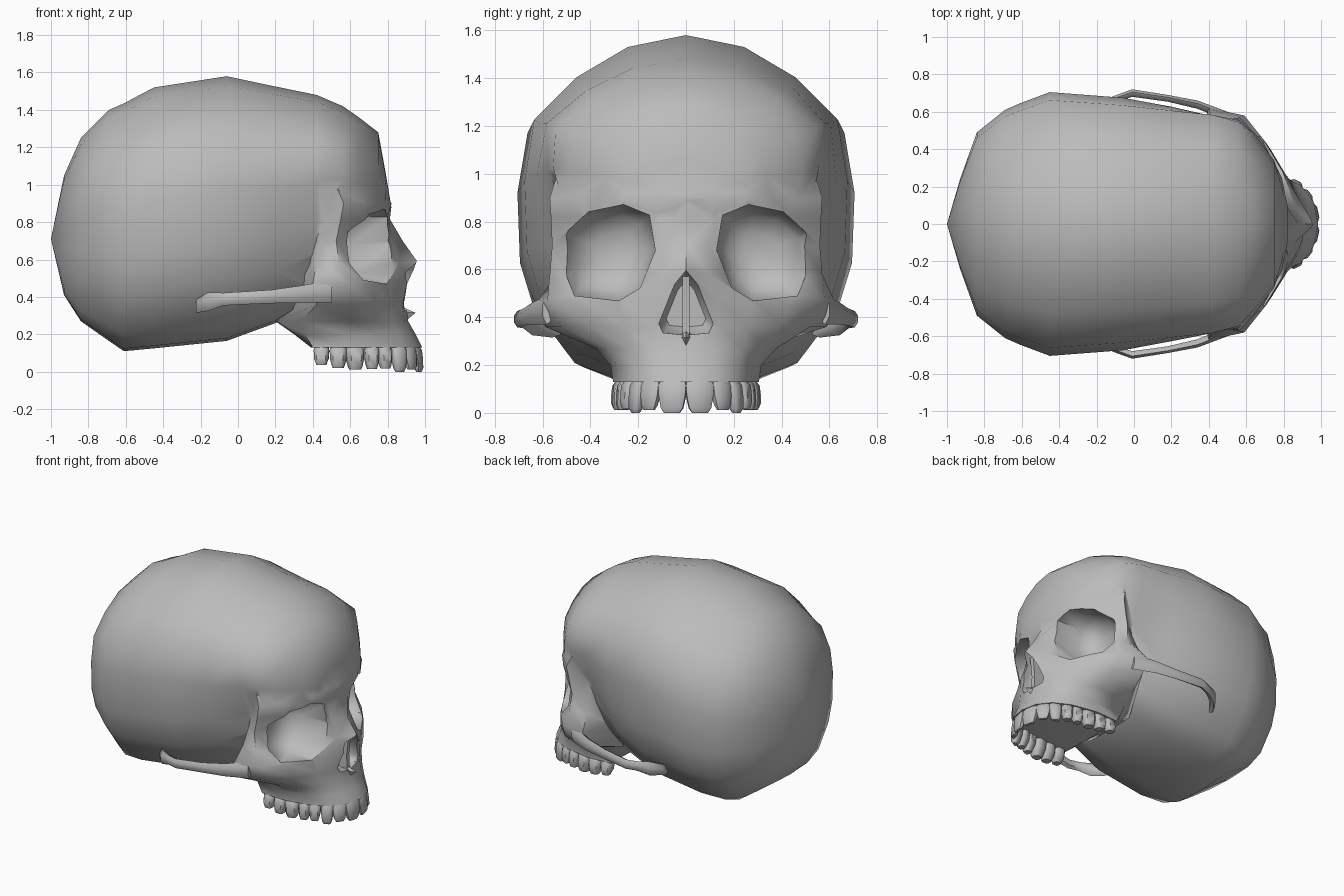
import bpy, bmesh, math
from mathutils import Vector

if "Cube" in bpy.data.objects:
    bpy.data.objects.remove(bpy.data.objects["Cube"], do_unlink=True)

bone = bpy.data.materials.new("bone grey")
bone.use_nodes = True
bone.diffuse_color = (0.5, 0.5, 0.5, 1)
bone.node_tree.nodes["Principled BSDF"].inputs["Base Color"].default_value = (0.5, 0.5, 0.5, 1)


def add_loft(bm, rings):
    """Skin a row of rings; a one-point ring closes to a tip, others get caps."""
    loops = [[bm.verts.new(p) for p in r] for r in rings]
    for a, b in zip(loops, loops[1:]):
        n = max(len(a), len(b))
        for i in range(n):
            j = (i + 1) % n
            if len(a) == 1:
                bm.faces.new((a[0], b[j], b[i]))
            elif len(b) == 1:
                bm.faces.new((a[i], a[j], b[0]))
            else:
                bm.faces.new((a[i], a[j], b[j], b[i]))
    for end in (loops[0], loops[-1]):
        if len(end) > 2:
            bm.faces.new(end)


def make(name, lofts):
    bm = bmesh.new()
    for rings in lofts:
        add_loft(bm, rings)
    bmesh.ops.recalc_face_normals(bm, faces=bm.faces[:])
    me = bpy.data.meshes.new(name)
    bm.to_mesh(me)
    bm.free()
    me.materials.append(bone)
    ob = bpy.data.objects.new(name, me)
    bpy.context.collection.objects.link(ob)
    return ob


def activate(ob):
    bpy.ops.object.select_all(action='DESELECT')
    ob.select_set(True)
    bpy.context.view_layer.objects.active = ob


def boolean(ob, other, operation):
    activate(ob)
    m = ob.modifiers.new("cut", 'BOOLEAN')
    m.operation, m.object, m.solver = operation, other, 'EXACT'
    bpy.ops.object.modifier_apply(modifier=m.name)
    bpy.data.objects.remove(other, do_unlink=True)


def smooth(ob, degrees):
    activate(ob)
    bpy.ops.object.shade_smooth_by_angle(angle=math.radians(degrees))


def mirrored(half):
    """Full ring from a half ring whose first and last points are on y = 0."""
    return half + [(x, -y, z) for x, y, z in half[-2:0:-1]]


# Braincase: one cross-section shape (width, depth) scaled along x
SHAPE = [(0, 0), (.36, .035), (.68, .125), (.94, .25), (1, .43),
         (.985, .64), (.90, .78), (.66, .94), (.40, .99), (0, 1)]
TEMPLE = {4: .35, 5: 1, 6: 1, 7: .5}         # where the temples sink in
SECTIONS = [  # x, top, bottom, half width, temple hollow
    (-.93, 1.05, .41, .24, 0), (-.84, 1.25, .27, .49, 0), (-.69, 1.40, .165, .61, 0),
    (-.61, 1.435, .11, .645, 0), (-.45, 1.52, .125, .705, 0), (-.06, 1.58, .165, .675, 0),
    (.20, 1.525, .26, .645, .08), (.42, 1.48, .40, .62, .20), (.56, 1.42, .50, .58, .12),
    (.64, 1.365, .55, .485, 0), (.75, 1.28, .60, .34, 0), (.79, 1.06, .65, .22, 0)]
rings = [[(-1, 0, .71)]]
for x, top, bottom, w, hollow in SECTIONS:
    rings.append(mirrored([(x, u * w * (1 - hollow * TEMPLE.get(i, 0)), top - (top - bottom) * t)
                           for i, (u, t) in enumerate(SHAPE)]))
rings.append([(.82, 0, .88)])
skull = make("skull", [rings])

# Face: horizontal outlines from the brow down to the palate
LEVELS = [  # height, front x, back x, outline from nose to cheek
    (1.05, .76, .30, [(.75, .10), (.72, .25), (.62, .43), (.50, .52), (.40, .44)]),
    (.90, .82, .30, [(.82, .10), (.79, .25), (.69, .44), (.565, .57), (.45, .49)]),
    (.82, .81, .30, [(.80, .12), (.77, .27), (.68, .44), (.55, .565), (.45, .48)]),
    (.70, .88, .30, [(.82, .09), (.75, .25), (.65, .42), (.525, .56), (.43, .49)]),
    (.58, .965, .30, [(.86, .10), (.77, .25), (.66, .42), (.54, .57), (.42, .54)]),
    (.47, .93, .30, [(.885, .13), (.80, .27), (.71, .43), (.59, .58), (.40, .62)]),
    (.36, .90, .25, [(.88, .14), (.82, .25), (.73, .40), (.61, .52), (.42, .59)]),
    (.27, .91, .20, [(.89, .14), (.83, .24), (.73, .33), (.61, .38), (.34, .31)]),
    (.20, .95, .30, [(.925, .13), (.86, .22), (.75, .28), (.59, .315), (.36, .29)]),
    (.13, .985, .39, [(.96, .12), (.89, .21), (.77, .27), (.58, .305), (.40, .295)])]
rings = []
for z, front, back, side in LEVELS:
    half = [(front, 0)] + side + [(back + .01, .2), (back, 0)]
    rings.append(mirrored([(x, y, z) for x, y in half]))
boolean(skull, make("face", [rings]), 'UNION')

# Eye sockets, hollowed out
SOCKET = [(.125, .68), (.15, .83), (.26, .875), (.41, .845), (.515, .75),
          (.51, .58), (.47, .485), (.28, .465), (.19, .52)]
for s in (1, -1):
    rings = [[(x, s * (.31 + (y - .31) * k), .67 + (z - .67) * k) for y, z in SOCKET]
             for x, k in ((1.1, 1.0), (.60, .97), (.53, .75), (.49, .4))]
    boolean(skull, make("socket_cutter", [rings]), 'DIFFERENCE')

# Nose opening
NOSE = [(0, .60), (.05, .54), (.118, .37), (.10, .33), (0, .32)]
rings = [mirrored([(x, y * k, .45 + (z - .45) * k) for y, z in NOSE])
         for x, k in ((1.1, 1), (.84, .95), (.78, .7))]
boolean(skull, make("nose_cutter", [rings]), 'DIFFERENCE')
smooth(skull, 55)

# Thin wall inside the nose and the small spine below it
septum = make("nasal_septum", [[[(.76, y, .32), (.89, y, .325), (.885, y, .43),
                                 (.90, y, .57), (.76, y, .57)] for y in (-.015, .015)]])
smooth(septum, 30)
spine = make("nasal_spine", [[[(.86, 0, .355), (.87, .03, .32), (.90, 0, .275), (.87, -.03, .32)],
                              [(.95, 0, .315)]]])
smooth(spine, 30)

# Cheek arches: flattened bars from the cheekbones back to the braincase
ARCH = [  # x, y, z, half height, half thickness
    (.50, .575, .43, .06, .025), (.34, .638, .415, .046, .022), (.18, .672, .402, .036, .018),
    (-.01, .70, .392, .034, .02), (-.08, .675, .388, .034, .02),
    (-.16, .635, .375, .05, .028), (-.225, .55, .35, .035, .03)]
for side, s in (("left", 1), ("right", -1)):
    rings = []
    for x, y, z, h, t in ARCH:
        rings.append([(x, s * (y + t * a), z + h * b) for a, b in
                      ((1, .4), (.3, 1), (-1, .6), (-1, -.6), (.3, -1), (1, -.4))])
    smooth(make(side + "_cheek_arch", [rings]), 60)

# Upper teeth, set one after another along the jaw edge
JAW = [Vector(p) for p in ((.985, 0), (.96, .12), (.89, .21), (.77, .27), (.58, .305), (.39, .295))]
TEETH = [  # width, thickness, lowest point
    (.122, .05, 0), (.095, .05, .012), (.085, .06, .0), (.08, .075, .018),
    (.08, .08, .015), (.10, .09, .012), (.095, .09, .02), (.085, .08, .035)]


def along(dist):
    """Point and direction at a distance along the jaw edge."""
    for a, b in zip(JAW, JAW[1:]):
        step = (b - a).length
        if dist <= step or b is JAW[-1]:
            return a + (b - a) * (dist / step), (b - a).normalized()
        dist -= step


for side, s in (("left", 1), ("right", -1)):
    lofts, dist = [], 0
    for i, (w, t, low) in enumerate(TEETH):
        c, d = along(dist + w / 2)
        dist += w
        out = Vector((d.y, -d.x))
        c = c - out * t / 2
        tip = (.55, .4) if i < 3 else (.6, .6)
        rings = []
        for z, kw, kt, lean in ((.145, .8, .7, -.008), (.115, .96, 1, .004), (.07, .92, 1, .01),
                                (low + .02, .76, .8, .018), (low, *tip, .02)):
            ring = []
            for a, b in ((1, .5), (.6, 1), (-.6, 1), (-1, .5), (-1, -.5), (-.6, -1), (.6, -1), (1, -.5)):
                p = c + d * (a * kw * w / 2) + out * (b * kt * t / 2 + lean)
                ring.append((p.x, s * p.y, z))
            rings.append(ring)
        lofts.append(rings)
    smooth(make(side + "_upper_teeth", lofts), 50)
